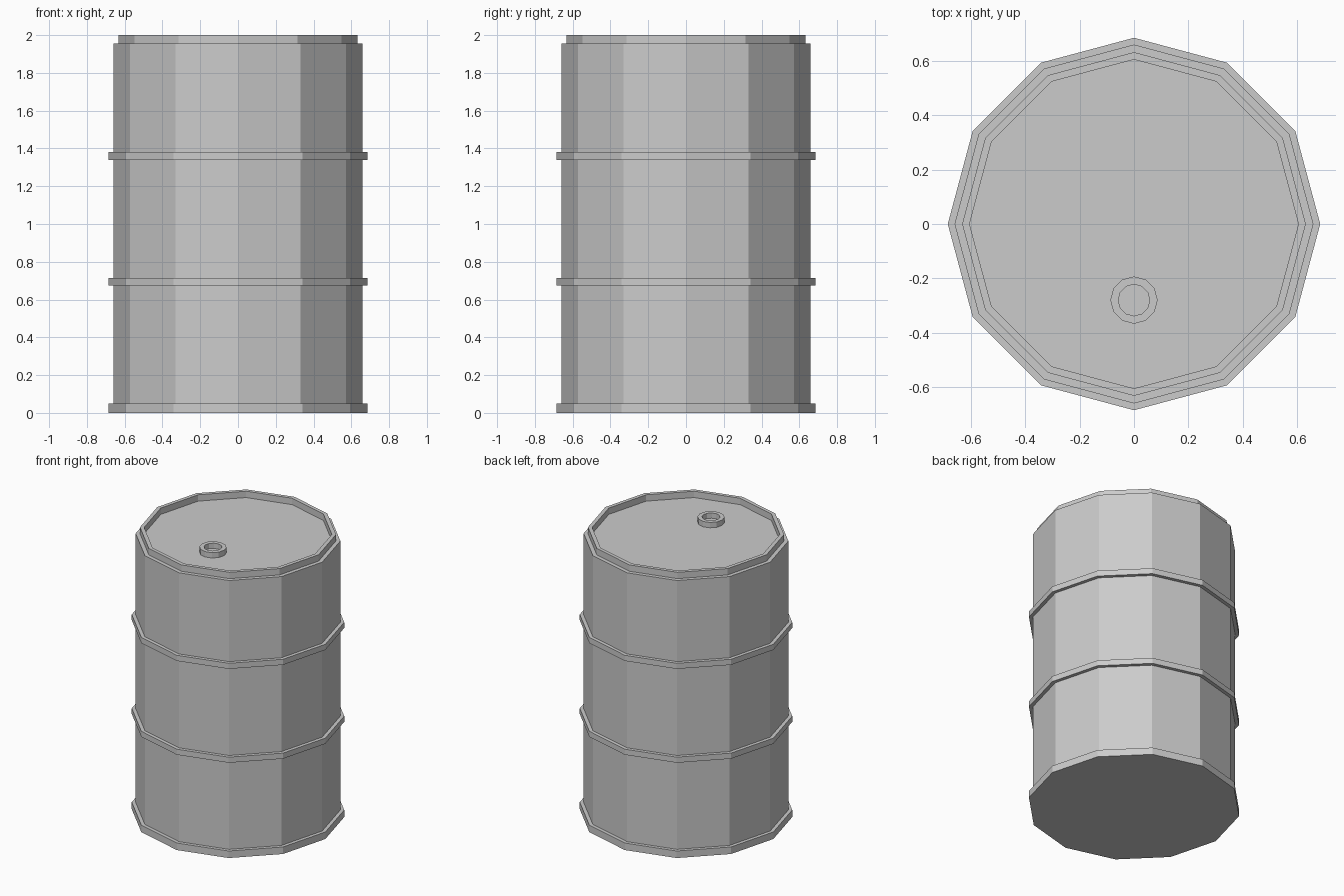
import bpy, bmesh
from math import cos, sin, tau

if "Cube" in bpy.data.objects:
    bpy.data.objects.remove(bpy.data.objects["Cube"])


def lathe(name, profile, sides, centre=(0, 0)):
    """Turn (radius, z) points about a vertical axis; cap both ends."""
    bm = bmesh.new()
    rings = [[bm.verts.new((centre[0] + r * cos(tau * i / sides),
                            centre[1] + r * sin(tau * i / sides), z))
              for i in range(sides)] for r, z in profile]
    for a, b in zip(rings, rings[1:]):
        for i in range(sides):
            j = (i + 1) % sides
            bm.faces.new((a[i], a[j], b[j], b[i]))
    bm.faces.new(rings[0][::-1])
    bm.faces.new(rings[-1])
    bmesh.ops.recalc_face_normals(bm, faces=bm.faces[:])
    mesh = bpy.data.meshes.new(name)
    bm.to_mesh(mesh)
    bm.free()
    obj = bpy.data.objects.new(name, mesh)
    bpy.context.collection.objects.link(obj)
    return obj


BODY, HOOP, RIM, LID = 0.66, 0.685, 0.632, 0.605
LID_Z = 1.955

# Drum body: bottom hoop, two middle hoops, stepped rim and recessed lid
profile = [(HOOP, 0), (HOOP, 0.05), (BODY, 0.05)]
for z in (0.675, 1.34):
    profile += [(BODY, z), (HOOP, z), (HOOP, z + 0.04), (BODY, z + 0.04)]
profile += [(BODY, 1.955), (RIM, 1.955), (RIM, 2.0), (LID, 2.0), (LID, LID_Z)]
lathe("drum_body", profile, 12)

# Filler ring with a shallow hole, towards the front of the lid
lathe("filler_ring", [(0.087, LID_Z - 0.01), (0.087, 1.993), (0.058, 1.993),
                      (0.058, LID_Z + 0.001)], 12, (0, -0.28))
